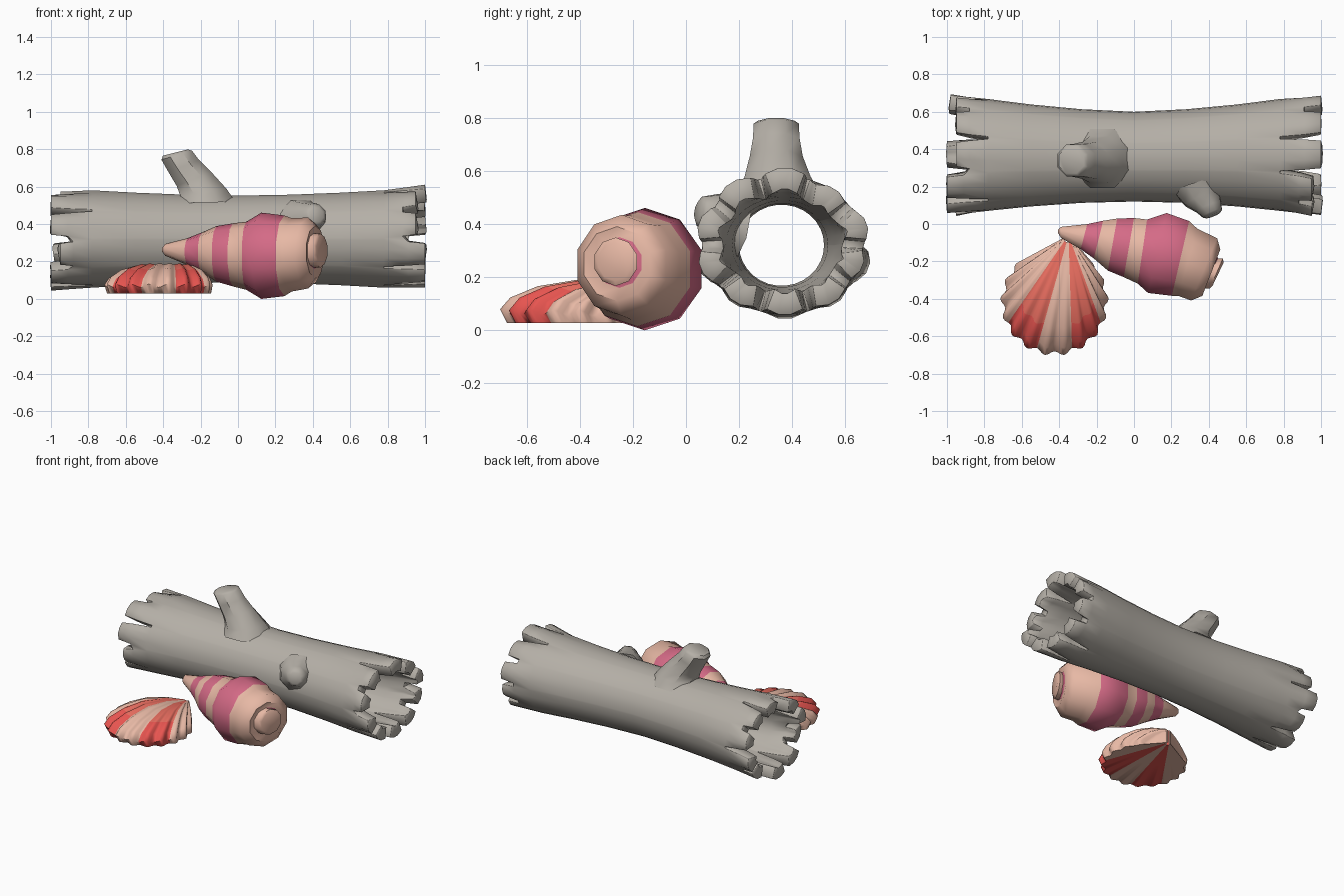
import bpy, bmesh, math, random
from mathutils import Vector

if "Cube" in bpy.data.objects:
    bpy.data.objects.remove(bpy.data.objects["Cube"])
random.seed(11)


def material(name, rgb):
    m = bpy.data.materials.new(name)
    m.diffuse_color = (*rgb, 1)
    m.use_nodes = True
    m.node_tree.nodes["Principled BSDF"].inputs["Base Color"].default_value = m.diffuse_color
    return m


GREY = material("weathered grey", (0.46, 0.43, 0.385))
PEACH = material("peach", (0.83, 0.50, 0.39))
PINK = material("pink", (0.66, 0.145, 0.24))
RED = material("coral red", (0.80, 0.09, 0.08))
SALMON = material("salmon red", (0.84, 0.16, 0.12))


def finish(name, bm, mats, angle=40):
    bmesh.ops.recalc_face_normals(bm, faces=bm.faces)
    me = bpy.data.meshes.new(name)
    bm.to_mesh(me)
    bm.free()
    ob = bpy.data.objects.new(name, me)
    bpy.context.collection.objects.link(ob)
    for m in mats:
        me.materials.append(m)
    bpy.ops.object.select_all(action='DESELECT')
    ob.select_set(True)
    bpy.context.view_layer.objects.active = ob
    bpy.ops.object.shade_smooth_by_angle(angle=math.radians(angle))
    return ob


def ring(c, r, normal, n):
    """n points of a circle around c facing along normal."""
    normal = normal.normalized()
    u = normal.cross(Vector((0, 0, 1)) if abs(normal.z) < 0.8 else Vector((0, 1, 0))).normalized()
    v = normal.cross(u)
    return [c + r * (math.cos(a) * u + math.sin(a) * v)
            for a in (math.tau * (k + 0.5) / n for k in range(n))]


def loft(rings, colours=None):
    """Skin closed rings and cap both ends."""
    bm = bmesh.new()
    vs = [[bm.verts.new(p) for p in r] for r in rings]
    n = len(vs[0])
    for i in range(len(vs) - 1):
        for k in range(n):
            f = bm.faces.new((vs[i][k], vs[i][(k + 1) % n], vs[i + 1][(k + 1) % n], vs[i + 1][k]))
            f.material_index = colours[i] if colours else 0
    bm.faces.new(vs[0])
    bm.faces.new(vs[-1])
    return bm


# Hollow log: flared tube whose ends split into planks
PL, SUB = 10, 4
xs = [-1, -0.91, -0.78, -0.55, -0.28, 0, 0.28, 0.55, 0.78, 0.91, 1]
gap = [0.28, 0.17, 0.07, 0.07, 0.07, 0.07, 0.07, 0.07, 0.07, 0.17, 0.28]
short = {s: [random.choice((0, 0, 0.02, 0.05)) for _ in range(PL)] for s in (-1, 1)}
lift = {s: [random.uniform(-0.025, 0.015) for _ in range(PL)] for s in (-1, 1)}
deep = {s: [random.random() < 0.6 for _ in range(PL)] for s in (-1, 1)}
bm = bmesh.new()
grid = []
for i, x in enumerate(xs):
    s = -1 if x < 0 else 1
    e = max(0, (abs(x) - 0.78) / 0.22)
    flare = abs(x) ** 1.7
    row = []
    for p in range(PL):
        for k in range(SUB):
            t = gap[i] / 2 + (1 - gap[i]) * k / (SUB - 1)
            a = math.tau * (p + t) / PL
            r = 0.24 + e * lift[s][p] - (0.015 * e if k in (0, SUB - 1) else 0)
            row.append(bm.verts.new((x - s * short[s][p] * e,
                                     0.36 + 0.012 * abs(x) + (r + 0.09 * flare) * math.cos(a),
                                     0.32 + (r + 0.045 * flare) * 0.97 * math.sin(a))))
    grid.append(row)
n = PL * SUB
for i in range(len(xs) - 1):
    s = -1 if xs[i] < 0 else 1
    from_end = i if s < 0 else len(xs) - 2 - i
    for j in range(n):
        if j % SUB == SUB - 1 and (from_end == 0 or (from_end == 1 and deep[s][j // SUB])):
            continue
        bm.faces.new((grid[i][j], grid[i][(j + 1) % n], grid[i + 1][(j + 1) % n], grid[i + 1][j]))
log = finish("hollow_log", bm, [GREY], 45)
sol = log.modifiers.new("wall", 'SOLIDIFY')
sol.thickness, sol.offset = 0.08, -1
bev = log.modifiers.new("worn edges", 'BEVEL')
bev.width, bev.segments, bev.limit_method = 0.016, 1, 'ANGLE'
bev.angle_limit = math.radians(50)

# Broken branch on top and a small knot on the front
V = Vector
branch = [((-0.17, .35, .515), .17, (-.02, 0, 1)), ((-0.185, .345, .57), .135, (-.15, 0, 1)),
          ((-0.235, .34, .64), .108, (-.4, 0, 1)), ((-0.29, .34, .71), .095, (-.4, 0, 1)),
          ((-0.328, .34, .768), .092, (-.3, 0, 1)), ((-0.335, .34, .782), .075, (-.25, 0, 1))]
knot = [((.34, .20, .40), .14, (.3, -1, .2)), ((.365, .135, .42), .105, (.4, -1, .2)),
        ((.40, .09, .44), .075, (.4, -1, .2)), ((.418, .058, .448), .06, (.4, -1, .2)),
        ((.422, .046, .45), .04, (.4, -1, .2))]
for name, spec in (("branch_stub", branch), ("side_knot", knot)):
    finish(name, loft([ring(V(c), r, V(d), 8) for c, r, d in spec]), [GREY], 45)

# Spiral cone shell: each ring spans two outline points seen from above, at height z
outline = [(-.405, -.03, -.405, -.05, .262), (-.39, -.015, -.39, -.075, .262),
           (-.25, .0, -.285, -.135, .252), (-.165, .018, -.215, -.185, .247),
           (-.09, .03, -.14, -.25, .24), (0, .033, -.055, -.285, .235),
           (.07, .025, .02, -.32, .23), (.175, .06, .075, -.37, .23),
           (.295, .017, .202, -.385, .23), (.34, -.025, .235, -.385, .235),
           (.445, -.075, .305, -.41, .245), (.462, -.135, .365, -.385, .25),
           (.447, -.168, .372, -.335, .255), (.45, -.20, .385, -.325, .257),
           (.435, -.185, .365, -.345, .258), (.475, -.185, .405, -.345, .258),
           (.48, -.205, .42, -.33, .258)]
bands = [0, 0, 1, 0, 1, 0, 1, 1, 0, 0, 0, 0, 1, 0, 0, 0]
rings = []
for ax, ay, bx, by, z in outline:
    a, b = V((ax, ay, z)), V((bx, by, z))
    d = a - b
    rings.append(ring((a + b) / 2, d.length / 2 * 1.045, V((-d.y, d.x, 0)) * -1, 10))
finish("cone_shell", loft(rings, bands), [PEACH, PINK], 50)

# Scallop shell: fan with a wavy rim, two broad red wedges on peach
RIBS, SEG = 14, 6
apex, mid = V((-.35, -.06)), V((-.425, -.415))
heights = [(.06, .14), (.3, .176), (.55, .187), (.78, .16), (.94, .115), (1.0, .07)]
bm = bmesh.new()


def fan_row(t, z, wave):
    row = []
    for j in range(RIBS * SEG + 1):
        u = j / (RIBS * SEG)
        a = math.radians(125 + 290 * u)      # left side, round the front, to the right
        bump = 0.5 - 0.5 * math.cos(math.tau * RIBS * u)
        side = abs(2 * u - 1) ** 3
        r = 0.265 + 0.025 * bump
        rim = mid + V((r * math.cos(a), r * math.sin(a)))
        p = apex + (rim - apex) * t
        h = z if z < 0.04 else z - side * (z - 0.05) * 0.85 * t ** .4 + wave * (bump - .5) * t * t
        row.append(bm.verts.new((p.x, p.y, h)))
    return row


rows = [fan_row(t, z, .018) for t, z in heights]
rows += [fan_row(t, .028, 0) for t in (.96, .5, .06)]
for i, r0 in enumerate(rows):
    r1 = rows[(i + 1) % len(rows)]
    for j in range(RIBS * SEG):
        f = bm.faces.new((r0[j], r0[j + 1], r1[j + 1], r1[j]))
        off = abs((j + .5) / (RIBS * SEG) - .5)      # distance from the middle of the fan
        if 0.075 < off < 0.23:
            f.material_index = 2 if i < 3 else 1
for j in (0, -1):
    bm.faces.new([r[j] for r in rows])
finish("scallop_shell", bm, [PEACH, RED, SALMON], 60)
